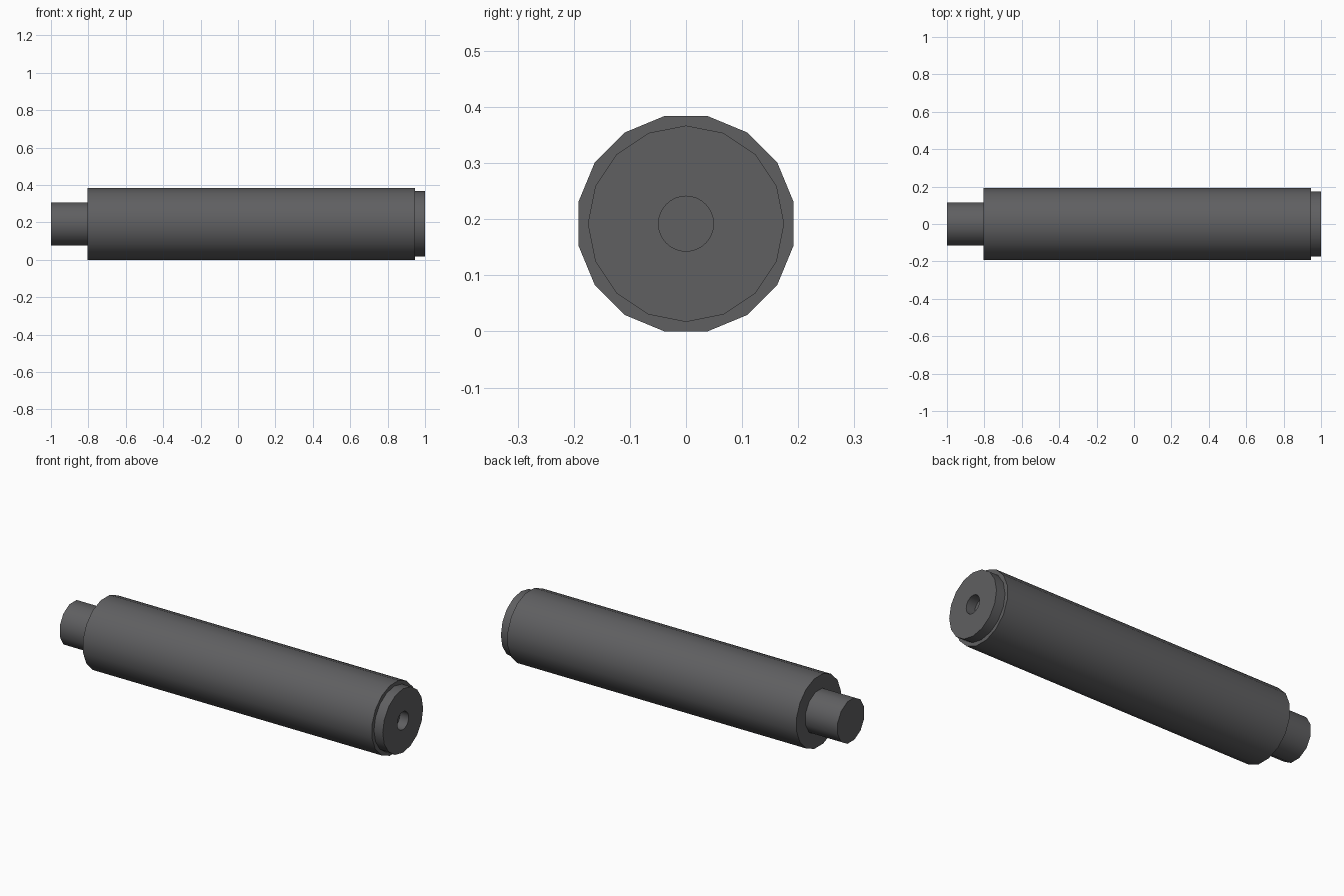
import bpy, bmesh, math
from mathutils import Matrix

cube = bpy.data.objects.get("Cube")
if cube:
    bpy.data.objects.remove(cube, do_unlink=True)

metal = bpy.data.materials.new("dark_grey")
metal.use_nodes = True
colour = (0.115, 0.115, 0.12, 1)
metal.diffuse_color = colour
metal.node_tree.nodes["Principled BSDF"].inputs["Base Color"].default_value = colour

APOTHEM = 0.192  # body centre height: the body rests on a flat side


def rod(name, x0, x1, radius, sides, flat_top):
    """Cylinder along x from x0 to x1, with a flat side or a corner on top."""
    phase = math.pi / sides if flat_top else 0
    place = (Matrix.Translation(((x0 + x1) / 2, 0, APOTHEM))
             @ Matrix.Rotation(math.pi / 2, 4, 'Y')
             @ Matrix.Rotation(phase, 4, 'Z'))
    bm = bmesh.new()
    bmesh.ops.create_cone(bm, cap_ends=True, segments=sides, radius1=radius,
                          radius2=radius, depth=x1 - x0, matrix=place)
    mesh = bpy.data.meshes.new(name)
    bm.to_mesh(mesh)
    bm.free()
    mesh.materials.append(metal)
    obj = bpy.data.objects.new(name, mesh)
    bpy.context.collection.objects.link(obj)
    return obj


def smooth(obj):
    bpy.ops.object.select_all(action='DESELECT')
    obj.select_set(True)
    bpy.context.view_layer.objects.active = obj
    bpy.ops.object.shade_smooth_by_angle(angle=math.radians(40))


# Main roller body and the thinner shaft at its right end
body = rod("roller_body", -0.805, 0.947, APOTHEM / math.cos(math.pi / 16), 16, True)
shaft = rod("shaft", -1, -0.805, 0.115 / math.cos(math.pi / 12), 12, True)

# End collar with a round centre hole down to the body
collar = rod("end_collar", 0.947, 1, 0.175, 16, False)
cutter = rod("hole_cutter", 0.9, 1.1, 0.049, 32, False)
cut = collar.modifiers.new("centre_hole", 'BOOLEAN')
cut.operation = 'DIFFERENCE'
cut.solver = 'EXACT'
cut.object = cutter
bpy.context.view_layer.objects.active = collar
bpy.ops.object.modifier_apply(modifier=cut.name)
bpy.data.objects.remove(cutter, do_unlink=True)

for part in (body, shaft, collar):
    smooth(part)
